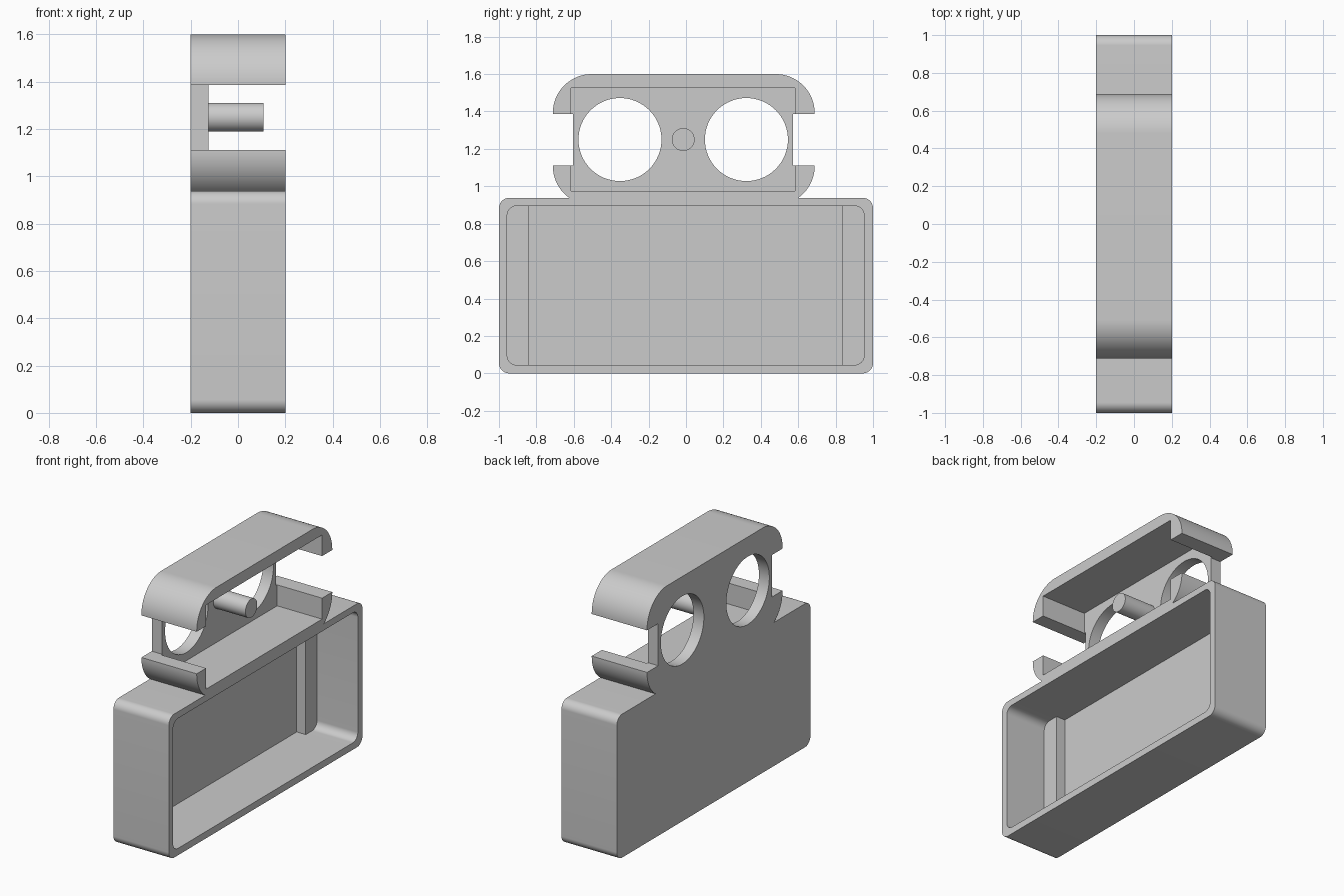
import bpy
import bmesh
from math import sin, cos, pi, radians

default = bpy.data.objects.get("Cube")
if default:
    bpy.data.objects.remove(default, do_unlink=True)

GREY = 0.6
grey = bpy.data.materials.new("plain grey")
grey.use_nodes = True
grey.diffuse_color = (GREY, GREY, GREY, 1)
grey.node_tree.nodes["Principled BSDF"].inputs["Base Color"].default_value = (GREY, GREY, GREY, 1)


def prism(name, x0, x1, outline):
    """Extrude a (y, z) outline from x0 to x1."""
    mesh = bpy.data.meshes.new(name)
    bm = bmesh.new()
    face = bm.faces.new([bm.verts.new((x0, y, z)) for y, z in outline])
    out = bmesh.ops.extrude_face_region(bm, geom=[face])
    moved = [v for v in out["geom"] if isinstance(v, bmesh.types.BMVert)]
    bmesh.ops.translate(bm, vec=(x1 - x0, 0, 0), verts=moved)
    bmesh.ops.recalc_face_normals(bm, faces=bm.faces)
    bm.to_mesh(mesh)
    bm.free()
    mesh.materials.append(grey)
    obj = bpy.data.objects.new(name, mesh)
    bpy.context.collection.objects.link(obj)
    return obj


def rounded(y0, y1, z0, z1, r, steps=16):
    """Rounded rectangle outline; r = 0 gives square corners."""
    if r == 0:
        return [(y0, z0), (y1, z0), (y1, z1), (y0, z1)]
    centres = [(y1 - r, z1 - r), (y0 + r, z1 - r), (y0 + r, z0 + r), (y1 - r, z0 + r)]
    return [(cy + r * cos((q + i / steps) * pi / 2), cz + r * sin((q + i / steps) * pi / 2))
            for q, (cy, cz) in enumerate(centres) for i in range(steps + 1)]


def circle(y, z, r, n=64):
    return [(y + r * cos(2 * pi * i / n), z + r * sin(2 * pi * i / n)) for i in range(n)]


def combine(target, tool, operation):
    """Apply a boolean and discard the tool."""
    mod = target.modifiers.new("combine", "BOOLEAN")
    mod.operation = operation
    mod.solver = "EXACT"
    mod.object = tool
    bpy.context.view_layer.objects.active = target
    bpy.ops.object.modifier_apply(modifier=mod.name)
    bpy.data.objects.remove(tool, do_unlink=True)


BACK, OPEN, PAST = -0.2, 0.2, 0.3

# Lower box joined with the upper holder
case = prism("case", BACK, OPEN, rounded(-1, 1, 0, 0.938, 0.055))
holder = prism("holder", BACK, OPEN, rounded(-0.712, 0.688, 0.9, 1.6, 0.208, 24))
combine(case, holder, "UNION")

# Box hollow: shallow over the end ledges, deeper between them
# Holder hollow: square tray open on the same side
hollows = [
    (-0.095, rounded(-0.956, 0.952, 0.045, 0.895, 0.05)),
    (-0.16, rounded(-0.84, 0.835, 0.045, 0.895, 0)),
    (-0.125, rounded(-0.615, 0.583, 0.975, 1.525, 0)),
]
# Notches through both holder ends
hollows += [(-0.3, rounded(a, b, 1.112, 1.387, 0)) for a, b in ((-0.9, -0.605), (0.573, 0.9))]
# Two round openings through the holder plate
hollows += [(-0.3, circle(y, 1.25, 0.222)) for y in (-0.353, 0.323)]
for depth, outline in hollows:
    combine(case, prism("cutter", depth, PAST, outline), "DIFFERENCE")

# Centre peg standing on the holder plate
peg = prism("centre_peg", -0.13, 0.107, circle(-0.015, 1.25, 0.061))

# Smooth arcs, sharp corners
for obj in (case, peg):
    bpy.ops.object.select_all(action="DESELECT")
    obj.select_set(True)
    bpy.context.view_layer.objects.active = obj
    bpy.ops.object.shade_smooth_by_angle(angle=radians(20))
